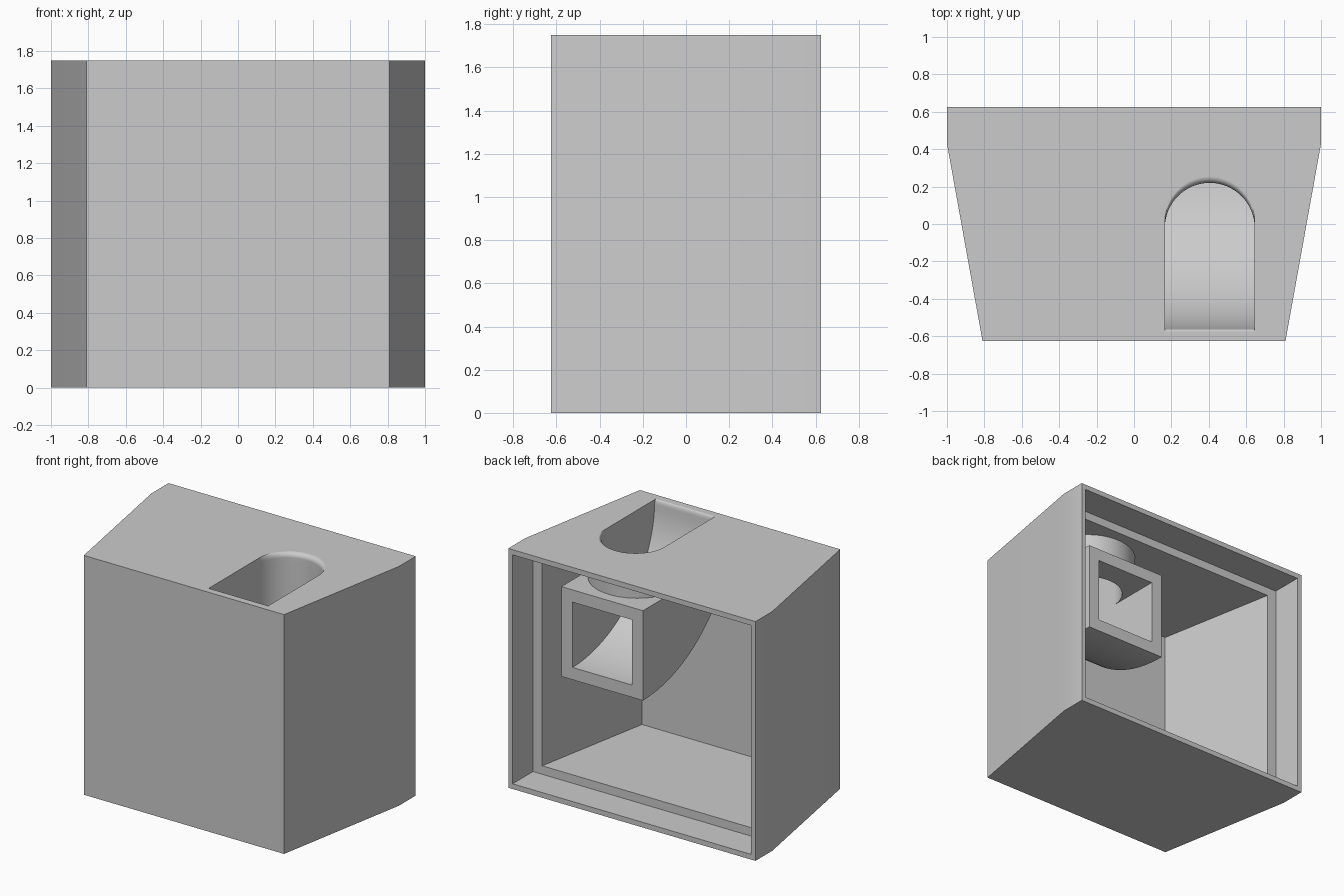
import bpy, bmesh
from math import sin, cos, pi, sqrt

if "Cube" in bpy.data.objects:
    bpy.data.objects.remove(bpy.data.objects["Cube"], do_unlink=True)

grey = bpy.data.materials.new("plain_grey")
grey.use_nodes = True
GREY = (0.6, 0.6, 0.6, 1)
grey.diffuse_color = GREY
grey.node_tree.nodes["Principled BSDF"].inputs["Base Color"].default_value = GREY

HEIGHT, WALL = 1.75, 0.1
LEDGE_Y = 0.39           # depth of the stepped rim and of the duct mouth
DUCT_X, HALF, DUCT_WALL = 0.405, 0.24, 0.09
MOUTH_TOP = 1.362        # upper edge of the square duct opening
SHAFT_Y = -0.02          # centre of the rounded end of the slot
RUN, DROP = 0.95, 0.865  # radii of the curved duct floor


def loft(name, rings):
    """Closed solid through rings of equal point count."""
    bm = bmesh.new()
    loops = [[bm.verts.new(p) for p in ring] for ring in rings]
    n = len(loops[0])
    for a, b in zip(loops, loops[1:]):
        for i in range(n):
            j = (i + 1) % n
            bm.faces.new((a[i], a[j], b[j], b[i]))
    bm.faces.new(loops[0][::-1])
    bm.faces.new(loops[-1])
    bmesh.ops.recalc_face_normals(bm, faces=bm.faces)
    mesh = bpy.data.meshes.new(name)
    bm.to_mesh(mesh)
    bm.free()
    mesh.materials.append(grey)
    obj = bpy.data.objects.new(name, mesh)
    bpy.context.collection.objects.link(obj)
    return obj


def upright(name, plan, z0, z1):
    return loft(name, [[(x, y, z) for x, y in plan] for z in (z0, z1)])


def mirrored(half):
    return half + [(-x, y) for x, y in reversed(half)]


def slot(front, centre, r, steps=32):
    """Plan of a slot with a straight front and a rounded rear end."""
    arc = [(DUCT_X + r * cos(pi * i / steps), centre + r * sin(pi * i / steps))
           for i in range(steps + 1)]
    return [(DUCT_X - r, front), (DUCT_X + r, front)] + arc


def floor_y(z, extra=0.0):
    t = min(1, max(0, (HEIGHT - z) / (DROP + extra)))
    return LEDGE_Y - (RUN + extra) * sqrt(1 - t * t)


def bend(name, extra, top, back, steps=28):
    """Duct bend: side profile with a curved floor, extruded across x."""
    start = (HEIGHT - top) / (DROP + extra)
    a0 = pi / 2 - math_acos(start)
    prof = [(back, top)]
    for i in range(steps + 1):
        a = a0 + (pi / 2 - a0) * i / steps
        prof.append((LEDGE_Y - (RUN + extra) * cos(a),
                     HEIGHT - (DROP + extra) * sin(a)))
    if back > LEDGE_Y:
        prof.append((back, prof[-1][1]))
    w = HALF + extra
    return loft(name, [[(x, y, z) for y, z in prof]
                       for x in (DUCT_X - w, DUCT_X + w)])


def math_acos(v):
    from math import acos
    return acos(v)


def combine(target, other, operation):
    mod = target.modifiers.new(other.name, 'BOOLEAN')
    mod.operation, mod.object, mod.solver = operation, other, 'EXACT'
    bpy.context.view_layer.objects.active = target
    bpy.ops.object.modifier_apply(modifier=mod.name)
    bpy.data.objects.remove(other, do_unlink=True)


# Tapered outer housing, hollowed from the back with a stepped rim
housing = upright("housing", mirrored([(0.81, -0.625), (1, 0.43), (1, 0.625)]), 0, HEIGHT)
cavity = upright("cavity", mirrored([(0.72, -0.52), (0.89, LEDGE_Y), (0.89, 0.5)]),
                 WALL, HEIGHT - WALL)
recess = upright("rim_recess", mirrored([(0.965, LEDGE_Y), (0.965, 0.8)]),
                 0.038, HEIGHT - 0.038)
combine(housing, cavity, 'DIFFERENCE')
combine(housing, recess, 'DIFFERENCE')

# Outside of the duct: curved square bend plus rounded shaft up to the roof
duct_top = MOUTH_TOP + DUCT_WALL
combine(housing, bend("duct_bend", DUCT_WALL, duct_top, LEDGE_Y), 'UNION')
combine(housing, upright("duct_shaft", slot(-0.58, SHAFT_Y, HALF + DUCT_WALL),
                         duct_top - 0.05, HEIGHT - WALL / 2), 'UNION')

# Inside of the duct: slot with a softened rim, then the bend out to the mouth
FILLET = 0.035
levels = [(HEIGHT + 0.05, 1.0), (HEIGHT, 1.0)]
levels += [(HEIGHT - FILLET * (1 - cos(a)), 1 - sin(a))
           for a in (pi / 2 * i / 6 for i in range(1, 7))]
levels += [(HEIGHT - FILLET - (HEIGHT - FILLET - MOUTH_TOP + 0.01) * i / 10, 0.0)
           for i in range(1, 11)]
rings = []
for z, flare in levels:
    plan = slot(floor_y(z) - 0.015 * flare, SHAFT_Y + FILLET * flare, HALF)
    rings.append([(x, y, z) for x, y in plan])
combine(housing, loft("slot_cutter", rings), 'DIFFERENCE')
combine(housing, bend("mouth_cutter", 0, MOUTH_TOP, LEDGE_Y + 0.1), 'DIFFERENCE')

# Smooth the curved surfaces, keep the edges crisp
bpy.ops.object.select_all(action='DESELECT')
housing.select_set(True)
bpy.context.view_layer.objects.active = housing
bpy.ops.object.shade_smooth_by_angle(angle=pi / 6)
weighted = housing.modifiers.new("even_shading", 'WEIGHTED_NORMAL')
weighted.keep_sharp = True
